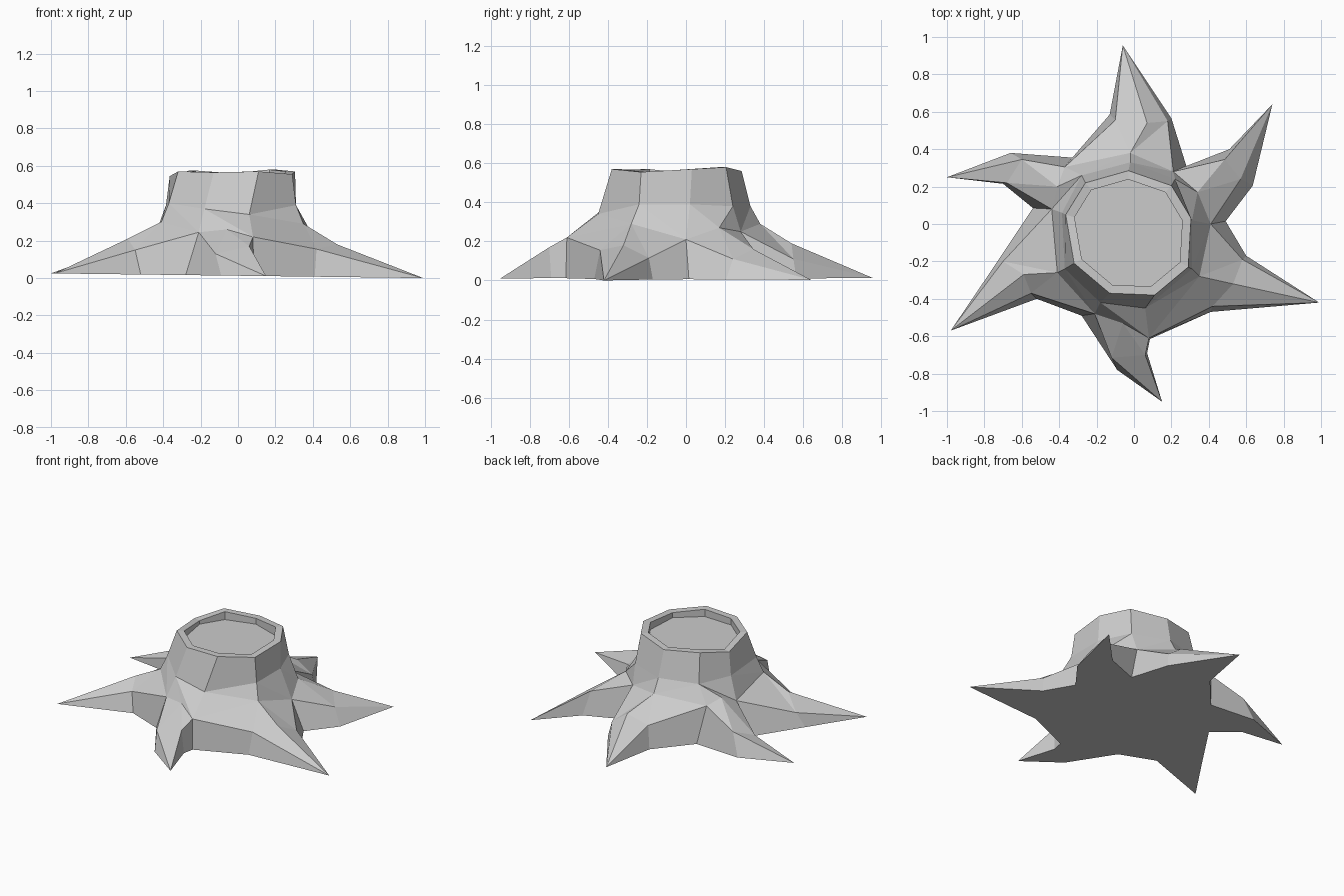
import bpy, bmesh, math

if "Cube" in bpy.data.objects:
    bpy.data.objects.remove(bpy.data.objects["Cube"])

CX, CY = -0.03, -0.05   # trunk axis

bark = bpy.data.materials.new("grey_wood")
bark.diffuse_color = (0.6, 0.6, 0.6, 1)
bark.use_nodes = True
bark.node_tree.nodes["Principled BSDF"].inputs["Base Color"].default_value = bark.diffuse_color

# trunk outlines, counter-clockwise from +x
rim = [(.305, .03, .57), (.2, .205, .58), (-.03, .285, .56), (-.26, .22, .575), (-.365, .05, .545),
       (-.32, -.21, .57), (-.13, -.37, .565), (.11, -.38, .57), (.29, -.23, .555)]
mid = [(.31, .02, .39), (.22, .24, .38), (-.02, .33, .38), (-.28, .26, .38), (-.385, .06, .39),
       (-.37, -.24, .4), (-.18, -.42, .37), (.06, -.45, .34), (.31, -.24, .39)]

# roots: valley before (top, ground), root base, ground side, crest points, tip, ground side
roots = [
    ((.41, 0, .21), (.49, .015), (.34, .17, .27), (.635, .205),
     [(.57, .24, .11), (.485, .345, .16)], (.74, .64), (.51, .40)),
    ((.21, .28, .25), (.28, .31), (-.02, .38, .29), (.20, .565),
     [(.18, .55, .11), (.07, .54, .19), (-.10, .555, .16)], (-.06, .955), (-.13, .585)),
    ((-.37, .305, .27), (-.33, .355), (-.41, .2, .3), (-.66, .38),
     [(-.6, .345, .17), (-.68, .22, .12)], (-1, .25), (-.70, .215)),
    ((-.44, .08, .24), (-.54, .085), (-.41, -.26, .3), (-.75, -.23),
     [(-.7, -.2, .12), (-.59, -.27, .21), (-.55, -.37, .15)], (-.98, -.57), (-.52, -.40)),
    ((-.21, -.48, .245), (-.28, -.49), (-.06, -.53, .26), (-.09, -.78),
     [(-.12, -.715, .13), (.06, -.70, .17)], (.15, -.95), (.07, -.69)),
    ((.08, -.61, .22), (.085, -.615), (.35, -.28, .29), (.41, -.47),
     [(.42, -.44, .155), (.53, -.32, .18), (.58, -.19, .115)], (.99, -.42), (.60, -.17)),
]


def ground(p):
    # the underside rises very slightly towards -x
    return (p[0], p[1], .0125 * (1 - p[0]))


def angle(v):
    return math.atan2(v.co.y - CY, v.co.x - CX) % math.tau


def stitch(bm, upper, lower):
    # join two rings with different point counts, walking round by angle
    up, lo = sorted(upper, key=angle), sorted(lower, key=angle)
    at = lambda ring, i: angle(ring[i % len(ring)]) + math.tau * (i // len(ring))
    i = j = 0
    while i < len(up) or j < len(lo):
        a, b = up[i % len(up)], lo[j % len(lo)]
        if j >= len(lo) or (i < len(up) and at(up, i + 1) < at(lo, j + 1)):
            bm.faces.new((a, b, up[(i + 1) % len(up)]))
            i += 1
        else:
            bm.faces.new((a, b, lo[(j + 1) % len(lo)]))
            j += 1


def band(bm, a, b):
    for i in range(len(a)):
        k = (i + 1) % len(a)
        bm.faces.new((a[i], b[i], b[k], a[k]))


def strip(bm, hub, pts):
    for p, q in zip(pts, pts[1:]):
        bm.faces.new((hub, p, q))


bm = bmesh.new()
ring = lambda pts: [bm.verts.new(p) for p in pts]

# trunk wall, lip and sunken cut top
rim_v, mid_v = ring(rim), ring(mid)
inner = [(CX + (x - CX) * .86, CY + (y - CY) * .86, z) for x, y, z in rim]
lip_v = ring(inner)
floor_v = ring([(x, y, .52) for x, y, z in inner])
band(bm, rim_v, mid_v)
band(bm, lip_v, rim_v)
band(bm, floor_v, lip_v)
bm.faces.new(floor_v)

# roots spreading from the trunk
parts = []
for vt, vg, base, g1, tops, tip, g2 in roots:
    parts.append((bm.verts.new(vt), bm.verts.new(ground(vg)), bm.verts.new(base),
                  bm.verts.new(ground(g1)), ring(tops), bm.verts.new(ground(tip)),
                  bm.verts.new(ground(g2))))
collar, sole = [], []
for n, (vt, vg, base, g1, tops, tip, g2) in enumerate(parts):
    vt2, vg2 = parts[(n + 1) % len(parts)][:2]
    strip(bm, base, [vt] + tops + [vt2])
    strip(bm, tip, [g1] + tops + [g2])
    bm.faces.new((vt, vg, g1, tops[0]))
    bm.faces.new((tops[-1], g2, vg2, vt2))
    collar += [vt, base]
    sole += [vg, g1, tip, g2]
stitch(bm, mid_v, collar)

# flat underside
under = bm.faces.new(sole[::-1])
bmesh.ops.triangulate(bm, faces=[under])
bmesh.ops.recalc_face_normals(bm, faces=bm.faces[:])

mesh = bpy.data.meshes.new("tree_stump")
bm.to_mesh(mesh)
bm.free()
mesh.materials.append(bark)
bpy.context.collection.objects.link(bpy.data.objects.new("tree_stump", mesh))
